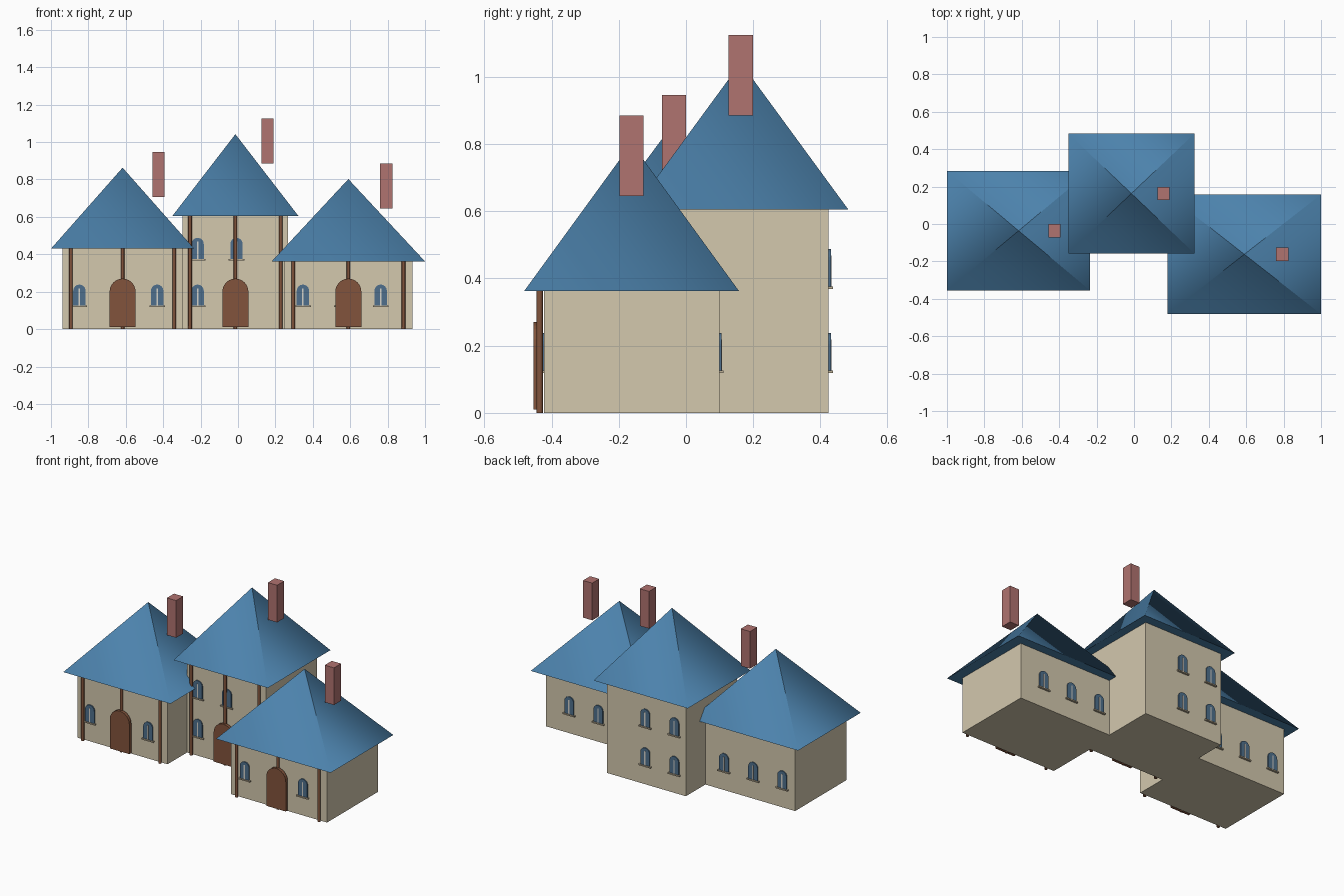
import bpy, bmesh, math
from mathutils import Vector

cube = bpy.data.objects.get("Cube")
if cube:
    bpy.data.objects.remove(cube)


def material(name, hex_code):
    rgb = [int(hex_code[i:i + 2], 16) / 255 for i in (0, 2, 4)]
    col = [c / 12.92 if c < 0.04 else ((c + 0.055) / 1.055) ** 2.4 for c in rgb] + [1]
    m = bpy.data.materials.new(name)
    m.use_nodes = True
    m.diffuse_color = col
    m.node_tree.nodes["Principled BSDF"].inputs["Base Color"].default_value = col
    return m


PLASTER = material("cream plaster", "D3C8AE")
ROOF = material("blue slate", "4C82AC")
BRICK = material("red brick", "B07370")
WOOD = material("brown wood", "82543C")
GLASS = material("blue grey glass", "4E6F8C")
TRIM = material("pale trim", "D5D2CA")
SILL = material("stone sill", "BDB096")


def finish(name, bm, mat):
    bmesh.ops.recalc_face_normals(bm, faces=bm.faces)
    me = bpy.data.meshes.new(name)
    bm.to_mesh(me)
    bm.free()
    me.materials.append(mat)
    ob = bpy.data.objects.new(name, me)
    bpy.context.collection.objects.link(ob)
    return ob


def box(name, mat, x, y, z):
    """Box from (min, max) pairs along each axis."""
    bm = bmesh.new()
    bmesh.ops.create_cube(bm, size=1)
    for v in bm.verts:
        v.co = [sum(r) / 2 + c * (r[1] - r[0]) for r, c in zip((x, y, z), v.co)]
    return finish(name, bm, mat)


def arch(name, mat, x, z0, z1, width, y0, y1):
    """Round-topped panel, extruded from y0 to y1."""
    r = width / 2
    pts = [(x - r, z0), (x + r, z0)]
    for i in range(13):
        a = math.pi * i / 12
        pts.append((x + r * math.cos(a), z1 - r + r * math.sin(a)))
    bm = bmesh.new()
    face = bm.faces.new([bm.verts.new((px, y0, pz)) for px, pz in pts])
    ext = bmesh.ops.extrude_face_region(bm, geom=[face])["geom"]
    bmesh.ops.translate(bm, vec=(0, y1 - y0, 0),
                        verts=[g for g in ext if isinstance(g, bmesh.types.BMVert)])
    return finish(name, bm, mat)


def post(name, x, y, height):
    bm = bmesh.new()
    bmesh.ops.create_cone(bm, cap_ends=True, segments=8, radius1=0.0095,
                          radius2=0.0095, depth=height)
    bmesh.ops.translate(bm, vec=(x, y, height / 2), verts=bm.verts)
    ob = finish(name, bm, WOOD)
    for p in ob.data.polygons:
        p.use_smooth = len(p.vertices) == 4


def roof(name, cx, cy, hx, hy, z0, z1):
    """Four-sided pyramid with rounded corner shading and a flat underside."""
    signs = [(-1, -1), (1, -1), (1, 1), (-1, 1)]
    base = [(cx + sx * hx, cy + sy * hy, z0) for sx, sy in signs]
    corner = [Vector((sx / (2 * hx), sy / (2 * hy), 1 / (z1 - z0))).normalized()
              for sx, sy in signs]
    verts = base + [(cx, cy, z1)] * 4 + base
    normals = corner + corner[1:] + corner[:1] + [Vector((0, 0, -1))] * 4
    faces = [(i, (i + 1) % 4, i + 4) for i in range(4)] + [(11, 10, 9, 8)]
    me = bpy.data.meshes.new(name)
    me.from_pydata(verts, [], faces)
    me.materials.append(ROOF)
    for p in me.polygons:
        p.use_smooth = True
    me.normals_split_custom_set_from_vertices(normals)
    bpy.context.collection.objects.link(bpy.data.objects.new(name, me))


def window(name, x, wall_y, side, z):
    """Arched pane with a mullion and sill; side is -1 front, +1 back."""
    def out(d):
        return tuple(sorted((wall_y, wall_y + side * d)))
    arch(name + "_pane", GLASS, x, z + 0.006, z + 0.12, 0.066, *out(0.007))
    box(name + "_mullion", TRIM, (x - 0.004, x + 0.004), out(0.0085), (z + 0.006, z + 0.1))
    box(name + "_sill", SILL, (x - 0.042, x + 0.042), out(0.013), (z, z + 0.008))


def house(name, cx, cy, hx, overhang_x, eave, apex, chimney_dx, first_window, columns, rows):
    hy, over = 0.261, 0.059
    front, back = cy - hy, cy + hy
    box(name + "_walls", PLASTER, (cx - hx, cx + hx), (front, back), (0, eave))
    roof(name + "_roof", cx, cy, hx + overhang_x, hy + over, eave, apex)

    # Chimney
    chx = cx + chimney_dx
    box(name + "_chimney", BRICK, (chx - 0.033, chx + 0.033), (cy - 0.036, cy + 0.036),
        (apex - 0.157, apex + 0.083))

    # Front timbers and door
    for i in (-1, 0, 1):
        post(f"{name}_post_{i + 2}", cx + i * 0.86 * hx, front - 0.0125, eave)
    arch(name + "_door", WOOD, cx, 0.01, 0.27, 0.139, front - 0.031, front - 0.011)

    # Windows on front and back walls
    for side, label, y in ((-1, "front", front), (1, "back", back)):
        for row in range(rows):
            for col in range(columns):
                window(f"{name}_{label}_window_{row + 1}_{col + 1}",
                       cx - hx + first_window + col * 0.208, y, side, 0.118 + row * 0.25)


house("right_house", -0.617, -0.036, 0.321, 0.062, 0.43, 0.863, 0.192, 0.09, 3, 1)
house("middle_house", -0.014, 0.163, 0.282, 0.055, 0.605, 1.042, 0.172, 0.08, 2, 2)
house("left_house", 0.59, -0.162, 0.343, 0.067, 0.362, 0.802, 0.202, 0.1, 3, 1)
